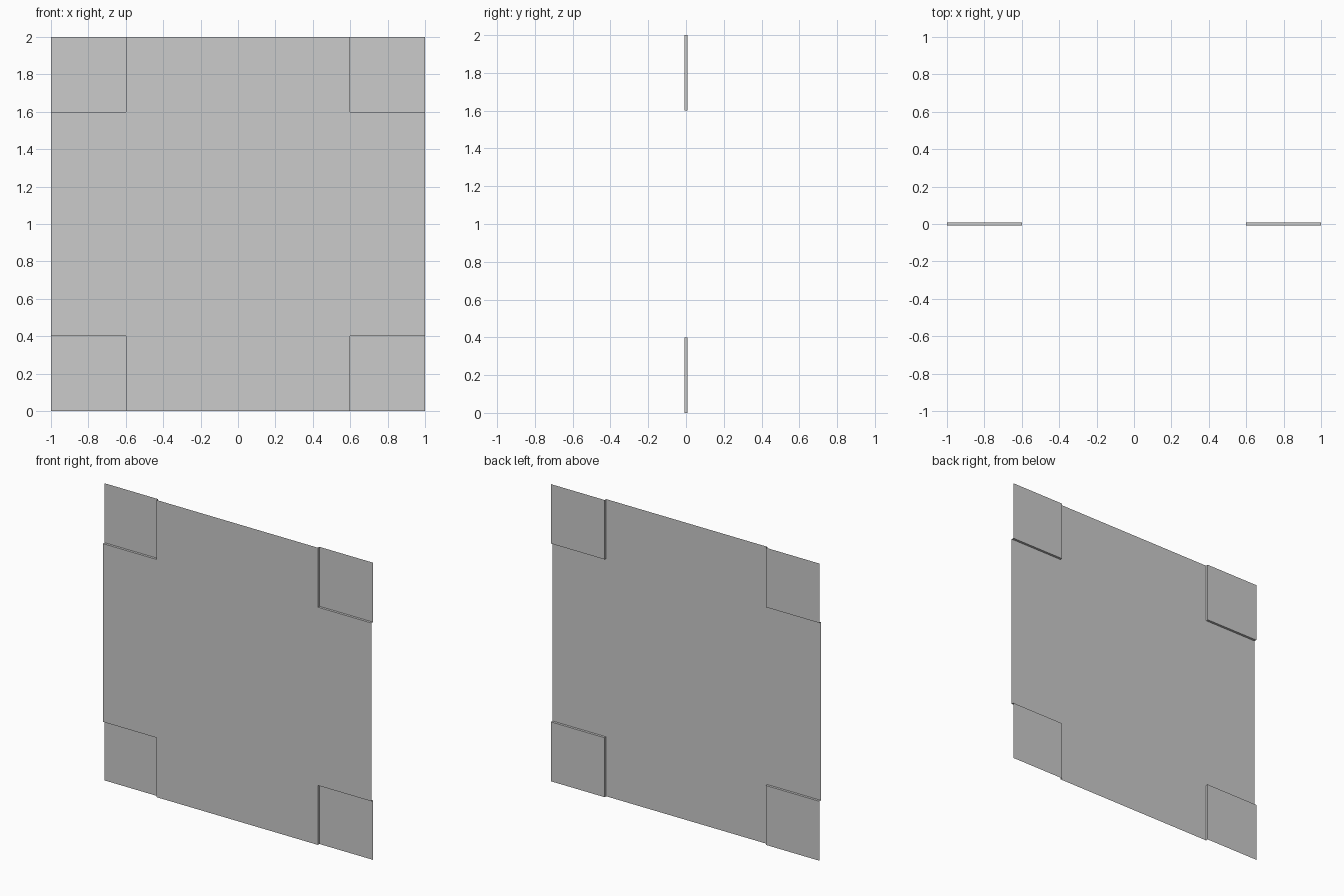
import bpy
import bmesh

if "Cube" in bpy.data.objects:
    bpy.data.objects.remove(bpy.data.objects["Cube"])

HALF = 1.0      # half the panel size
STEP = 0.6      # where the corner pads begin, from the centre
T = 0.008       # half the step depth

bm = bmesh.new()


def quad(*points):
    bm.faces.new([bm.verts.new(p) for p in points])


def patch(x0, x1, z0, z1, y):
    """Upright rectangle facing the front."""
    quad((x0, y, z0), (x1, y, z0), (x1, y, z1), (x0, y, z1))


# front sheet: one quarter of the cross shape
patch(0, STEP, 0, STEP, -T)
patch(STEP, HALF, 0, STEP, -T)
patch(0, STEP, STEP, HALF, -T)

# recessed corner pad
patch(STEP, HALF, STEP, HALF, T)

# step walls joining the sheet and the pad
quad((STEP, -T, STEP), (STEP, T, STEP), (STEP, T, HALF), (STEP, -T, HALF))
quad((STEP, -T, STEP), (HALF, -T, STEP), (HALF, T, STEP), (STEP, T, STEP))

bmesh.ops.remove_doubles(bm, verts=bm.verts, dist=0.0001)
mesh = bpy.data.meshes.new("stepped_panel")
bm.to_mesh(mesh)
bm.free()

panel = bpy.data.objects.new("stepped_panel", mesh)
bpy.context.collection.objects.link(panel)
panel.location.z = HALF

# mirror the quarter left/right and up/down
mirror = panel.modifiers.new("four_corners", 'MIRROR')
mirror.use_axis = (True, False, True)
mirror.merge_threshold = 0.0001
